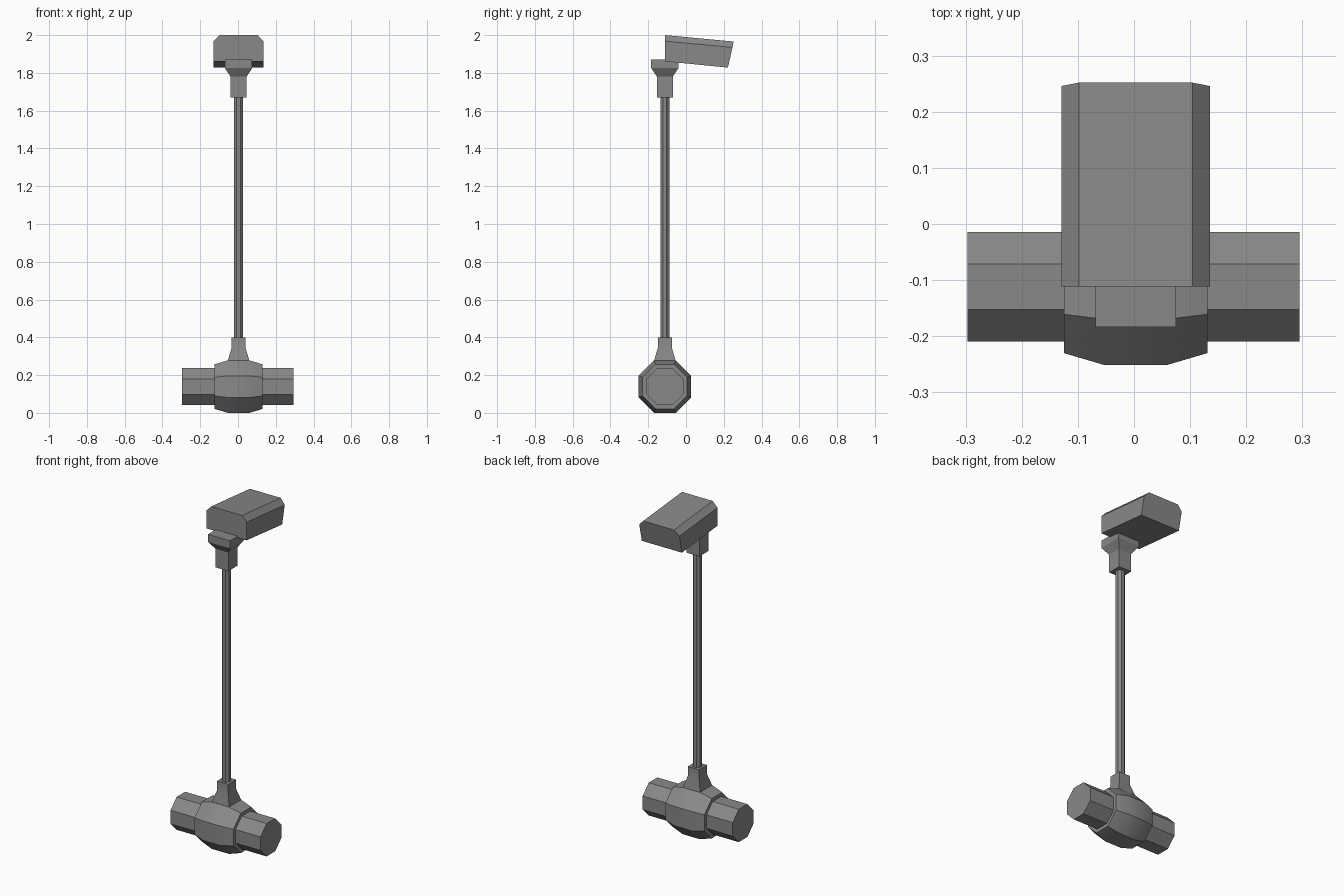
import bpy, bmesh, math

if "Cube" in bpy.data.objects:
    bpy.data.objects.remove(bpy.data.objects["Cube"])

CX, CY = 0.003, -0.112          # shared vertical axis
PIPE_Z = 0.139

grey = bpy.data.materials.new("mid_grey")
grey.diffuse_color = (0.25, 0.25, 0.25, 1)
grey.use_nodes = True
grey.node_tree.nodes["Principled BSDF"].inputs["Base Color"].default_value = grey.diffuse_color


def loft(name, rings):
    """Skin a list of equal-length point rings and cap both ends."""
    bm = bmesh.new()
    rows = [[bm.verts.new(p) for p in ring] for ring in rings]
    n = len(rows[0])
    for a, b in zip(rows, rows[1:]):
        for i in range(n):
            j = (i + 1) % n
            bm.faces.new((a[i], a[j], b[j], b[i]))
    bm.faces.new(rows[0][::-1])
    bm.faces.new(rows[-1])
    bmesh.ops.recalc_face_normals(bm, faces=bm.faces)
    mesh = bpy.data.meshes.new(name)
    bm.to_mesh(mesh)
    bm.free()
    mesh.materials.append(grey)
    ob = bpy.data.objects.new(name, mesh)
    bpy.context.collection.objects.link(ob)
    bpy.ops.object.select_all(action='DESELECT')
    ob.select_set(True)
    bpy.context.view_layer.objects.active = ob
    bpy.ops.object.shade_smooth_by_angle(angle=math.radians(30))
    return ob


def polygon(sides, apothem):
    """Regular polygon with flat sides facing the axes."""
    r = apothem / math.cos(math.pi / sides)
    return [(r * math.cos((i + 0.5) * math.tau / sides),
             r * math.sin((i + 0.5) * math.tau / sides)) for i in range(sides)]


def upright(name, sides, profile):
    loft(name, [[(CX + u, CY + v, z) for u, v in polygon(sides, a)] for z, a in profile])


def sideways(name, sides, profile):
    loft(name, [[(x, CY + u, PIPE_Z + v) for u, v in polygon(sides, a)] for x, a in profile])


# horizontal pipe and swollen valve body
sideways("pipe", 8, [(-0.297, 0.0975), (0.295, 0.0975)])
sideways("valve_body", 8, [(CX - 0.128, 0.118), (CX - 0.057, 0.139),
                           (CX + 0.057, 0.139), (CX + 0.128, 0.118)])

# vertical stem with its lower neck and upper collar
upright("lower_neck", 4, [(0.27, 0.057), (0.28, 0.056), (0.345, 0.037), (0.40, 0.037)])
upright("stem", 8, [(0.39, 0.024), (1.68, 0.024)])
upright("upper_collar", 4, [(1.67, 0.042), (1.78, 0.042), (1.825, 0.072), (1.87, 0.072)])

# tilted display head: chamfered section, front end cut vertical
def head_ring(y_top, z_top, y_mid, z_mid, y_low, z_low):
    half = [(0.101, y_top, z_top), (0.132, y_mid, z_mid), (0.132, y_low, z_low)]
    pts = half + [(-x, y, z) for x, y, z in half[::-1]]
    return [(CX + x, y, z) for x, y, z in pts]


loft("display_head", [head_ring(-0.111, 2.0, -0.111, 1.968, -0.111, 1.861),
                      head_ring(0.252, 1.966, 0.246, 1.935, 0.222, 1.828)])
